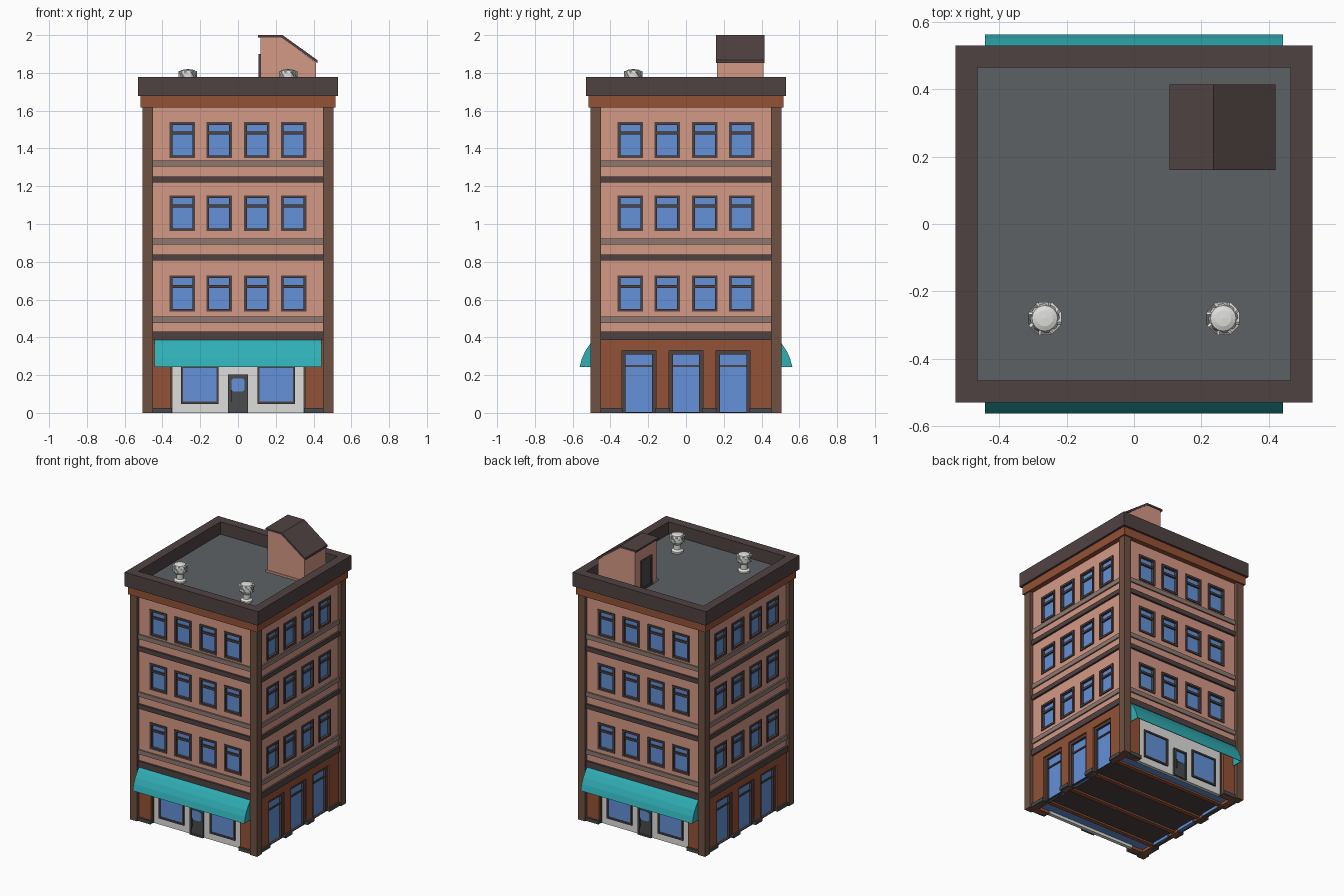
import bpy, bmesh, math
from mathutils import Matrix

if "Cube" in bpy.data.objects:
    bpy.data.objects.remove(bpy.data.objects["Cube"])


def material(name, r, g, b):
    m = bpy.data.materials.new(name)
    m.diffuse_color = [((c / 255 + 0.055) / 1.055) ** 2.4 for c in (r, g, b)] + [1]
    m.use_nodes = True
    m.node_tree.nodes["Principled BSDF"].inputs["Base Color"].default_value = m.diffuse_color
    return m


SALMON = material("salmon wall", 212, 152, 133)
ORANGE = material("rust brick", 148, 82, 54)
PILLAR = material("pillar brown", 110, 81, 66)
DARK = material("dark brown", 80, 66, 66)
TAUPE = material("taupe band", 141, 121, 113)
BLUE = material("window blue", 99, 145, 216)
TEAL = material("awning teal", 48, 175, 182)
WHITE = material("off white", 222, 222, 219)
ROOF = material("roof grey", 92, 97, 100)
DOOR = material("door grey", 72, 75, 76)

FRONTS, FLANKS, ALL = (0, 2), (1, 3), (0, 1, 2, 3)


def finish(name, bm, mat):
    bmesh.ops.recalc_face_normals(bm, faces=bm.faces)
    me = bpy.data.meshes.new(name)
    bm.to_mesh(me)
    bm.free()
    me.materials.append(mat)
    ob = bpy.data.objects.new(name, me)
    bpy.context.collection.objects.link(ob)
    return ob


def add_box(bm, x0, x1, y0, y1, z0, z1):
    mat = Matrix.Translation(((x0 + x1) / 2, (y0 + y1) / 2, (z0 + z1) / 2)) @ Matrix.Diagonal((x1 - x0, y1 - y0, z1 - z0, 1))
    return bmesh.ops.create_cube(bm, size=1, matrix=mat)["verts"]


def boxes(name, mat, *bs):
    bm = bmesh.new()
    for b in bs:
        add_box(bm, *b)
    return finish(name, bm, mat)


def on_sides(name, mat, sides, items):
    """Boxes (u0, u1, depth0, depth1, z0, z1) placed on the facades, 0 = front, 1 = right..."""
    bm = bmesh.new()
    for k in sides:
        for u0, u1, d0, d1, z0, z1 in items:
            vs = add_box(bm, u0, u1, -d1, -d0, z0, z1)
            bmesh.ops.rotate(bm, verts=vs, matrix=Matrix.Rotation(k * math.pi / 2, 3, "Z"))
    return finish(name, bm, mat)


def frame(u0, u1, z0, z1, t, d0, d1):
    return [(u0, u0 + t, d0, d1, max(z0, 0), z1), (u1 - t, u1, d0, d1, max(z0, 0), z1),
            (u0 + t, u1 - t, d0, d1, max(z0, 0), z0 + t), (u0 + t, u1 - t, d0, d1, z1 - t, z1)]


def extrude(bm, face, vec):
    g = bmesh.ops.extrude_face_region(bm, geom=[face])["geom"]
    bmesh.ops.translate(bm, verts=[v for v in g if isinstance(v, bmesh.types.BMVert)], vec=vec)


def prism(name, mat, pts, y0, y1):
    """Extrude an x-z outline along y."""
    bm = bmesh.new()
    extrude(bm, bm.faces.new([bm.verts.new((x, y0, z)) for x, z in pts]), (0, y1 - y0, 0))
    return finish(name, bm, mat)


# Wall core, then facade strips that leave recessed window openings
rows, cols = (.537, .962, 1.349), (-.295, -.1, .1, .295)
boxes("wall_core", SALMON, (-.46, .46, -.46, .46, .40, 1.62))
facade = []
for a, b in zip((.39, *[z + .19 for z in rows]), (*rows, 1.62)):
    facade.append((-.452, .452, .455, .48, a, b))
for z in rows:
    for a, b in zip((-.452, *[u + .067 for u in cols]), (*[u - .067 for u in cols], .452)):
        facade.append((a, b, .455, .48, z, z + .19))
on_sides("facade_walls", SALMON, ALL, facade)
on_sides("corner_pillars", PILLAR, ALL, [(.45, .505, .45, .505, 0, 1.62)])

# Underside: dark passages between rust joists, blue glass strips at the edges
boxes("ground_floor_core", DARK, (-.44, .44, -.36, .36, .02, .41))
boxes("underside_joists", ORANGE, *[(-.44, .44, y - .015, y + .015, .008, .03) for y in (-.345, -.125, .125, .345)])
boxes("underside_glass_strips", BLUE, *[(-.44, .44, *y, .02, .1) for y in ((-.44, -.36), (.36, .44))])

# Bands between floors
on_sides("taupe_bands", TAUPE, ALL, [(-.45, .45, .46, .49, z, z + .032) for z in (.477, .891, 1.305)])
on_sides("dark_bands", DARK, ALL, [(-.45, .45, .46, .494, a, b) for a, b in ((.387, .43), (.806, .838), (1.22, 1.252))])

# Upper windows
frames, bars, panes = [], [], []
for z in rows:
    for u in cols:
        a, b = u - .067, u + .067
        frames += frame(a, b, z, z + .19, .014, .455, .487)
        bars.append((a + .014, b - .014, .455, .48, z + .125, z + .14))
        panes.append((a + .01, b - .01, .455, .468, z + .01, z + .18))
on_sides("window_frames", DARK, ALL, frames)
on_sides("window_transoms", DARK, ALL, bars)
on_sides("window_panes", BLUE, ALL, panes)

# Flank ground floor: piers, lintel, tall glazed doors
piers = [(-.45, -.34), (-.16, -.09), (.09, .16), (.34, .45)]
on_sides("flank_piers", ORANGE, FLANKS, [(a, b, .44, .483, 0, .33) for a, b in piers] + [(-.45, .45, .44, .483, .33, .388)])
on_sides("flank_pier_bases", DOOR, FLANKS, [(a - .004, b + .004, .45, .494, 0, .025) for a, b in piers])
tall, glass = [], []
for u in (-.25, 0, .25):
    tall += frame(u - .09, u + .09, -.015, .33, .02, .44, .472)
    tall.append((u - .07, u + .07, .44, .462, .243, .254))
    glass.append((u - .072, u + .072, .435, .455, 0, .315))
on_sides("flank_door_frames", DARK, FLANKS, tall)
on_sides("flank_door_glass", BLUE, FLANKS, glass)

# Shop fronts on front and back
on_sides("shop_piers", ORANGE, FRONTS, [(-.45, -.355, .44, .483, 0, .388), (.355, .45, .44, .483, 0, .388)])
on_sides("shop_pier_bases", DOOR, FRONTS, [(-.45, -.35, .45, .494, 0, .025), (.35, .45, .45, .494, 0, .025)])
on_sides("shop_wall", WHITE, FRONTS, [(-.35, .35, .435, .46, 0, .388)])
on_sides("shop_side_trim", DOOR, FRONTS, [(-.356, -.346, .44, .465, 0, .388), (.346, .356, .44, .465, 0, .388)])
on_sides("shop_window_frames", DARK, FRONTS, frame(-.303, -.103, .048, .25, .012, .455, .47) + frame(.103, .303, .048, .25, .012, .455, .47))
on_sides("shop_window_glass", BLUE, FRONTS, [(-.295, -.11, .455, .463, .055, .243), (.11, .295, .455, .463, .055, .243)])
on_sides("shop_doors", DOOR, FRONTS, [(-.053, .053, .45, .468, 0, .203)] + frame(-.053, .053, 0, .203, .012, .455, .474))
on_sides("shop_door_handles", DARK, FRONTS, [(-.04, -.033, .465, .48, .06, .12)])

# Chamfered door lights
bm = bmesh.new()
corner = [(.024, .035), (.034, .025)]
for s in (-1, 1):
    pts = ([(x, z) for x, z in corner] + [(x, -z) for x, z in corner[::-1]]
           + [(-x, -z) for x, z in corner] + [(-x, z) for x, z in corner[::-1]])
    extrude(bm, bm.faces.new([bm.verts.new((x, s * .467, .147 + z)) for x, z in pts]), (0, s * .004, 0))
finish("shop_door_lights", bm, BLUE)

# Curved awnings, open underneath, with closed ends
curve = [(.488, .39), (.508, .365), (.533, .328), (.551, .288), (.563, .244)]
bm = bmesh.new()
for s in (-1, 1):
    ribs = [[bm.verts.new((x, s * d, z)) for d, z in curve] for x in (-.443, .443)]
    for i in range(len(curve) - 1):
        bm.faces.new((ribs[0][i], ribs[0][i + 1], ribs[1][i + 1], ribs[1][i]))
    for r, x in zip(ribs, (-.443, .443)):
        bm.faces.new(r + [bm.verts.new((x, s * .48, .244)), bm.verts.new((x, s * .48, .39))])
awning = finish("awnings", bm, TEAL)
awning.modifiers.new("thickness", "SOLIDIFY").thickness = .005

# Cornice, parapet and roof deck
on_sides("cornice", ORANGE, FRONTS, [(-.515, .515, .47, .515, 1.618, 1.678)])
on_sides("cornice_flanks", ORANGE, FLANKS, [(-.47, .47, .47, .515, 1.618, 1.678)])
on_sides("parapet", DARK, FRONTS, [(-.53, .53, .465, .53, 1.677, 1.777)])
on_sides("parapet_flanks", DARK, FLANKS, [(-.465, .465, .465, .53, 1.677, 1.777)])
boxes("roof_deck", ROOF, (-.472, .472, -.472, .472, 1.60, 1.688))

# Stair housing with sloped roof, base curb and door
prism("stair_housing", SALMON, [(.118, 1.65), (.412, 1.65), (.412, 1.855), (.232, 1.988), (.118, 1.988)], .165, .41)
prism("stair_housing_roof", DARK, [(.105, 1.987), (.23, 1.987), (.42, 1.852), (.42, 1.868), (.236, 2.0), (.105, 2.0)], .16, .415)
boxes("stair_housing_curb", SALMON, (.108, .419, .16, .415, 1.68, 1.702))
boxes("stair_door_frame", DARK, (.108, .125, .225, .24, 1.68, 1.90), (.108, .125, .335, .35, 1.68, 1.90),
      (.108, .125, .24, .335, 1.885, 1.90))
boxes("stair_door", DOOR, (.113, .125, .24, .335, 1.70, 1.886))
boxes("stair_door_step", DARK, (.106, .12, .215, .36, 1.68, 1.703))

# Turbine roof vents: lathed body with slanted fins
profile = [(0, 1.68), (.04, 1.68), (.04, 1.70), (.024, 1.71), (.024, 1.742), (.036, 1.75),
           (.044, 1.768), (.044, 1.795), (.038, 1.812), (.024, 1.818), (0, 1.82)]
for side, cx in (("left", -.265), ("right", .265)):
    bm = bmesh.new()
    vs = [bm.verts.new((r, 0, z)) for r, z in profile]
    es = [bm.edges.new(p) for p in zip(vs, vs[1:])]
    bmesh.ops.spin(bm, geom=vs + es, axis=(0, 0, 1), cent=(0, 0, 0), angle=2 * math.pi, steps=16)
    bmesh.ops.remove_doubles(bm, verts=bm.verts, dist=.0005)
    for i in range(8):
        fin = add_box(bm, -.006, .006, -.005, .005, -.026, .026)
        bmesh.ops.rotate(bm, verts=fin, matrix=Matrix.Rotation(.6, 3, "X"))
        bmesh.ops.translate(bm, verts=fin, vec=(.043, 0, 1.787))
        bmesh.ops.rotate(bm, verts=fin, matrix=Matrix.Rotation(i * math.tau / 8, 3, "Z"))
    bmesh.ops.translate(bm, verts=bm.verts, vec=(cx, -.28, 0))
    finish("roof_vent_" + side, bm, WHITE)
